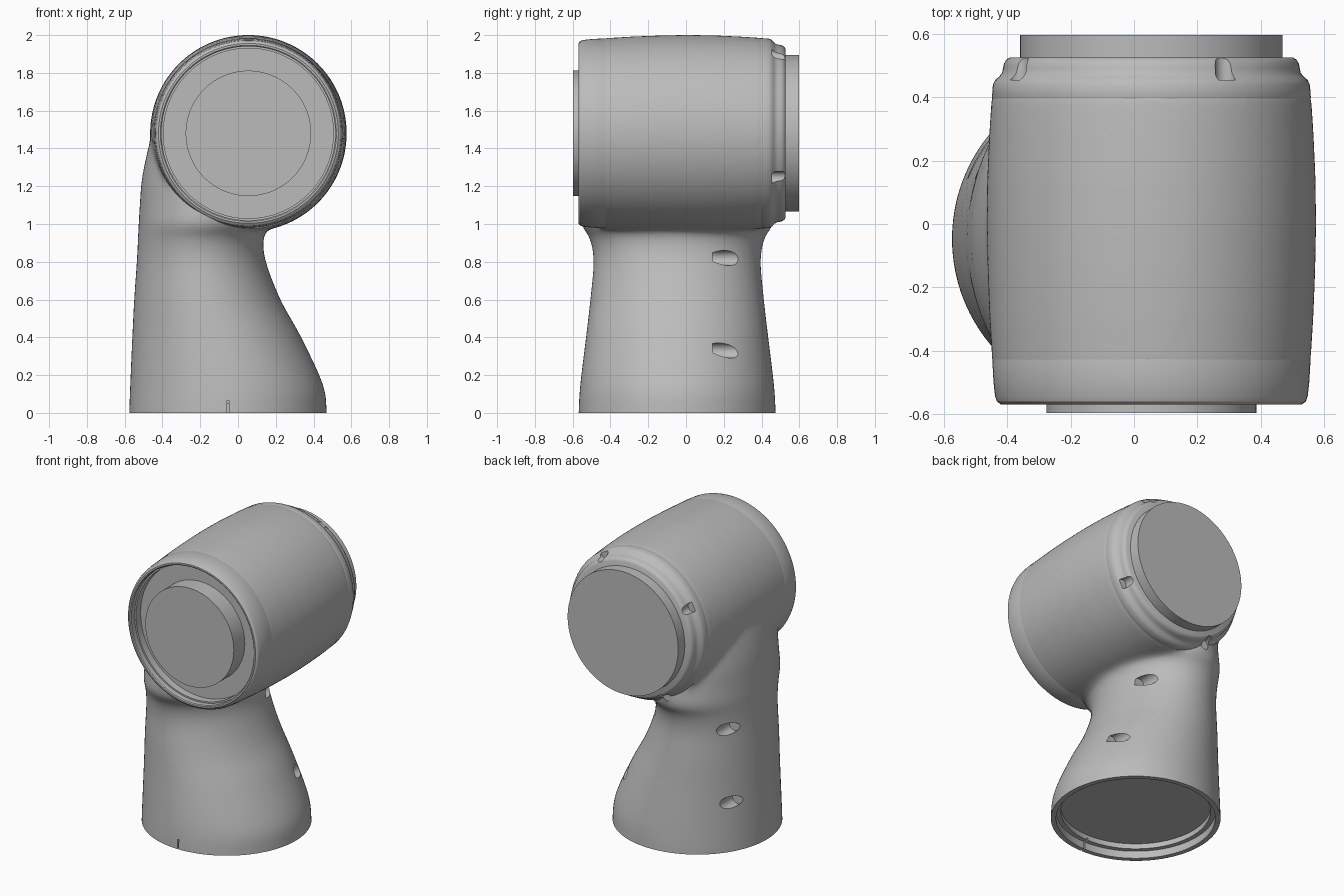
import bpy, bmesh, math
from mathutils import Vector, Matrix

if "Cube" in bpy.data.objects:
    bpy.data.objects.remove(bpy.data.objects["Cube"], do_unlink=True)

grey = bpy.data.materials.new("plain_grey")
grey.use_nodes = True
grey.diffuse_color = (0.5, 0.5, 0.5, 1)
grey.node_tree.nodes["Principled BSDF"].inputs["Base Color"].default_value = (0.5, 0.5, 0.5, 1)

HEAD_X, HEAD_Z = 0.055, 1.48
BASE_X, BASE_Y = -0.053, -0.047


def make(name, bm):
    bmesh.ops.remove_doubles(bm, verts=bm.verts, dist=1e-5)
    bmesh.ops.recalc_face_normals(bm, faces=bm.faces)
    mesh = bpy.data.meshes.new(name)
    bm.to_mesh(mesh)
    bm.free()
    mesh.materials.append(grey)
    obj = bpy.data.objects.new(name, mesh)
    bpy.context.collection.objects.link(obj)
    return obj


def activate(obj):
    bpy.ops.object.select_all(action='DESELECT')
    obj.select_set(True)
    bpy.context.view_layer.objects.active = obj


def smooth(obj):
    activate(obj)
    bpy.ops.object.shade_smooth_by_angle(angle=math.radians(32))


def skin(bm, rings):
    """Bridge rings of points with quads."""
    rows = [[bm.verts.new(p) for p in ring] for ring in rings]
    n = len(rows[0])
    for a, b in zip(rows, rows[1:]):
        for i in range(n):
            j = (i + 1) % n
            bm.faces.new((a[i], a[j], b[j], b[i]))
    return rows


def lathe(bm, profile, n=128):
    """Turn (y, radius) pairs around the head axis; a zero radius closes the end."""
    angles = [2 * math.pi * i / n for i in range(n)]
    body = [p for p in profile if p[1] > 0]
    rows = skin(bm, [[(HEAD_X + r * math.cos(t), y, HEAD_Z + r * math.sin(t))
                      for t in angles] for y, r in body])
    if profile[0][1] == 0:
        bm.faces.new(rows[0])
    if profile[-1][1] == 0:
        bm.faces.new(rows[-1])


def catmull(points, steps=8):
    pts = [Vector(p) for p in points]
    pts = [2 * pts[0] - pts[1]] + pts + [2 * pts[-1] - pts[-2]]
    out = []
    for a, b, c, d in zip(pts, pts[1:], pts[2:], pts[3:]):
        for s in range(steps):
            t = s / steps
            out.append(0.5 * (2 * b + (c - a) * t + (2 * a - 5 * b + 4 * c - d) * t * t
                              + (3 * b - a - 3 * c + d) * t ** 3))
    return out + [pts[-2]]


def rod(name, start, end, radius, n=32):
    a, b = Vector(start), Vector(end)
    bm = bmesh.new()
    turn = (b - a).to_track_quat('Z', 'Y').to_matrix().to_4x4()
    bmesh.ops.create_cone(bm, cap_ends=True, segments=n, radius1=radius, radius2=radius,
                          depth=(b - a).length, matrix=Matrix.Translation((a + b) / 2) @ turn)
    return make(name, bm)


def box(name, centre, size):
    bm = bmesh.new()
    bmesh.ops.create_cube(bm, size=1, matrix=Matrix.Translation(centre) @ Matrix.Diagonal((*size, 1)))
    return make(name, bm)


def cut(obj, cutters):
    activate(obj)
    for c in cutters:
        m = obj.modifiers.new("cut", 'BOOLEAN')
        m.operation, m.solver, m.object = 'DIFFERENCE', 'EXACT', c
        bpy.ops.object.modifier_apply(modifier=m.name)


# Body: neck loft and head barrel, fused and softened
# (height, left edge, right edge, half depth)
sections = [(-0.15, -0.576, 0.475, 0.522), (0, -0.576, 0.47, 0.522), (0.15, -0.571, 0.45, 0.513),
            (0.4, -0.56, 0.335, 0.483), (0.6, -0.55, 0.225, 0.46), (0.8, -0.536, 0.148, 0.443),
            (0.92, -0.53, 0.135, 0.462), (1.0, -0.526, 0.17, 0.508), (1.1, -0.52, 0.2, 0.51),
            (1.25, -0.507, 0.2, 0.5), (1.45, -0.462, 0.2, 0.48), (1.65, -0.39, 0.2, 0.44)]
bm = bmesh.new()
rings = []
for z, x0, x1, half in catmull(sections):
    rings.append([((x0 + x1) / 2 + (x1 - x0) / 2 * math.cos(t), BASE_Y + half * math.sin(t), z)
                  for t in (2 * math.pi * i / 96 for i in range(96))])
rows = skin(bm, rings)
bm.faces.new(rows[0])
bm.faces.new(rows[-1])
lathe(bm, [(-0.47, 0), (-0.47, 0.501), (-0.3, 0.512), (-0.15, 0.518), (0, 0.521), (0.15, 0.519),
           (0.3, 0.512), (0.43, 0.503), (0.43, 0)])
body = make("body_shell", bm)
activate(body)
fuse = body.modifiers.new("fuse", 'REMESH')
fuse.mode, fuse.voxel_size = 'VOXEL', 0.016
soft = body.modifiers.new("soft", 'SMOOTH')
soft.factor, soft.iterations = 0.5, 18
for name in ("fuse", "soft"):
    bpy.ops.object.modifier_apply(modifier=name)

# Front rim with its stepped recess
bm = bmesh.new()
lathe(bm, [(-0.38, 0.49), (-0.43, 0.503), (-0.5, 0.499), (-0.545, 0.494), (-0.561, 0.488),
           (-0.57, 0.476), (-0.57, 0.466), (-0.565, 0.46), (-0.53, 0.46), (-0.53, 0.45),
           (-0.48, 0.45), (-0.48, 0)])
smooth(make("front_rim", bm))

# Front boss and back cap
smooth(rod("front_boss", (HEAD_X, -0.47, HEAD_Z), (HEAD_X, -0.598, HEAD_Z), 0.332, 128))
smooth(rod("back_cap", (HEAD_X, 0.5, HEAD_Z), (HEAD_X, 0.598, HEAD_Z), 0.415, 128))

# Stepped back collar
bm = bmesh.new()
lathe(bm, [(0.36, 0), (0.36, 0.49), (0.4, 0.504), (0.44, 0.501), (0.455, 0.494), (0.466, 0.481),
           (0.478, 0.472), (0.492, 0.469), (0.507, 0.466), (0.52, 0.458), (0.527, 0.446), (0.527, 0)])
collar = make("back_collar", bm)

# Screw bores run along the head axis
collar_bores = []
for k in range(4):
    t = math.radians(61 + 90 * k)
    x, z = HEAD_X + 0.482 * math.cos(t), HEAD_Z + 0.482 * math.sin(t)
    collar_bores.append(rod("collar_bore", (x, 0.455, z), (x, 0.7, z), 0.032))
neck_bores = [rod("neck_bore", (x, 0.14, z), (x, 0.7, z), 0.04)
              for x, z in ((0.30, 0.33), (-0.487, 0.33), (0.078, 0.82), (-0.464, 0.82))]

# Open foot, front recess clearance and locating slit
foot_cuts = [
    box("foot_trim", (0, 0, -0.5), (3, 3, 1)),
    rod("foot_step", (BASE_X, BASE_Y, -0.1), (BASE_X, BASE_Y, 0.05), 0.49, 96),
    rod("foot_floor", (BASE_X, BASE_Y, -0.1), (BASE_X, BASE_Y, 0.085), 0.46, 96),
    box("foot_slit", (BASE_X, -0.54, 0.02), (0.009, 0.16, 0.09)),
    rod("front_clearance", (HEAD_X, -0.474, HEAD_Z), (HEAD_X, -0.8, HEAD_Z), 0.462, 128),
]
cut(body, foot_cuts + neck_bores + collar_bores)
cut(collar, collar_bores)
for c in foot_cuts + neck_bores + collar_bores:
    bpy.data.objects.remove(c, do_unlink=True)
smooth(body)
smooth(collar)
